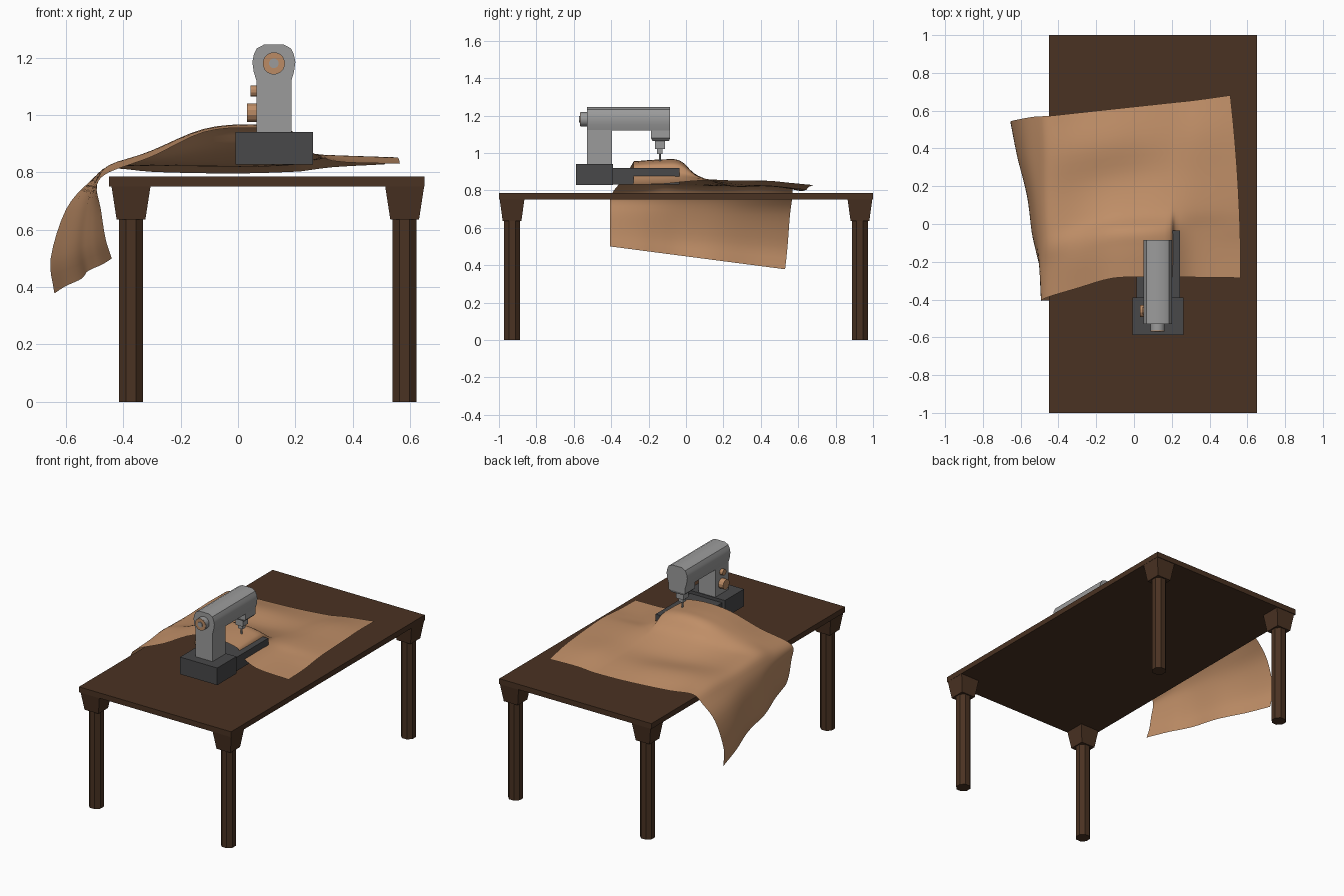
import bpy, math
from mathutils import Vector

if "Cube" in bpy.data.objects:
    bpy.data.objects.remove(bpy.data.objects["Cube"])


def material(name, rgb):
    m = bpy.data.materials.new(name)
    m.diffuse_color = (*rgb, 1)
    m.use_nodes = True
    m.node_tree.nodes["Principled BSDF"].inputs["Base Color"].default_value = m.diffuse_color
    return m


WOOD = material("dark_wood", (0.068, 0.032, 0.016))
CLOTH = material("tan_cloth", (0.52, 0.27, 0.135))
GREY = material("light_grey_metal", (0.33, 0.33, 0.33))
DARK = material("dark_grey_metal", (0.065, 0.065, 0.067))
COPPER = material("copper", (0.50, 0.26, 0.13))


def make(name, verts, faces, mat, smooth=None):
    me = bpy.data.meshes.new(name)
    me.from_pydata([tuple(v) for v in verts], [], faces)
    me.materials.append(mat)
    ob = bpy.data.objects.new(name, me)
    bpy.context.collection.objects.link(ob)
    bpy.ops.object.select_all(action='DESELECT')
    bpy.context.view_layer.objects.active = ob
    ob.select_set(True)
    bpy.ops.object.mode_set(mode='EDIT')
    bpy.ops.mesh.select_all(action='SELECT')
    if mat is not CLOTH:
        bpy.ops.mesh.normals_make_consistent(inside=False)
    bpy.ops.object.mode_set(mode='OBJECT')
    if smooth:
        bpy.ops.object.shade_smooth_by_angle(angle=math.radians(smooth))
    return ob


def loft(name, rings, mat, smooth=None):
    """Skin equal-length rings of points and cap both ends."""
    n = len(rings[0])
    verts = [p for r in rings for p in r]
    faces = [(k * n + i, k * n + (i + 1) % n, (k + 1) * n + (i + 1) % n, (k + 1) * n + i)
             for k in range(len(rings) - 1) for i in range(n)]
    faces += [tuple(range(n))[::-1], tuple(range(len(verts) - n, len(verts)))]
    return make(name, verts, faces, mat, smooth)


def rect(x0, x1, y0, y1, z):
    return [(x0, y0, z), (x1, y0, z), (x1, y1, z), (x0, y1, z)]


def box(name, x0, x1, y0, y1, z0, z1, mat):
    return loft(name, [rect(x0, x1, y0, y1, z0), rect(x0, x1, y0, y1, z1)], mat)


def rod(name, a, b, r, sides, mat, smooth=None):
    a, b = Vector(a), Vector(b)
    q = (b - a).to_track_quat('Z', 'Y')
    ring = [q @ Vector((r * math.cos(t), r * math.sin(t), 0))
            for t in ((i + .5) * math.tau / sides for i in range(sides))]
    return loft(name, [[a + p for p in ring], [b + p for p in ring]], mat, smooth)


# Table top, legs and tapered leg blocks
box("table_top", -0.45, 0.65, -1, 1, 0.75, 0.785, WOOD)
for sx, x, side in ((-1, -0.373, "left"), (1, 0.581, "right")):
    for sy, y, end in ((-1, -0.93, "front"), (1, 0.93, "back")):
        rod(f"{end}_{side}_leg", (x, y, 0), (x, y, 0.65), 0.0455, 8, WOOD)
        loft(f"{end}_{side}_leg_block",
             [rect(x - .05, x + .05, y - .05, y + .05, 0.635),
              rect(x - .068, x + .068, y - .066, y + .066, 0.752)], WOOD)

# Sewing machine base and bed
box("machine_base", -0.008, 0.261, -0.587, -0.39, 0.828, 0.94, DARK)
box("machine_bed", 0.012, 0.244, -0.39, -0.035, 0.83, 0.92, DARK)

# Upright column and rounded horizontal arm
box("machine_column", 0.065, 0.187, -0.53, -0.395, 0.938, 1.14, GREY)
half = [(0.061, 1.12), (0.07, 1.15), (0.075, 1.185), (0.07, 1.21), (0.06, 1.232), (0.035, 1.245)]
prof = half + [(-x, z) for x, z in reversed(half)]
loft("machine_arm", [[(0.125 + x, y, z) for x, z in prof] for y in (-0.53, -0.085)], GREY, 35)

# Needle head, holder and needle
loft("machine_head", [rect(0.08, 0.17, -0.18, -0.09, 1.065),
                      rect(0.065, 0.185, -0.187, -0.085, 1.08),
                      rect(0.065, 0.185, -0.187, -0.085, 1.14)], GREY)
box("needle_holder_upper", 0.098, 0.152, -0.167, -0.113, 1.02, 1.067, GREY)
box("needle_holder_lower", 0.11, 0.14, -0.155, -0.125, 0.995, 1.022, GREY)
rod("needle", (0.125, -0.14, 0.93), (0.125, -0.14, 1.0), 0.006, 8, GREY)

# Hand wheel on the front end, with a copper face and a hub
rod("hand_wheel", (0.125, -0.53, 1.18), (0.125, -0.565, 1.18), 0.039, 16, GREY, 35)
rod("hand_wheel_face", (0.125, -0.56, 1.18), (0.125, -0.568, 1.18), 0.038, 16, COPPER)
rod("hand_wheel_hub", (0.125, -0.56, 1.18), (0.125, -0.572, 1.18), 0.017, 12, GREY)

# Dials on the left of the column
rod("large_dial", (0.07, -0.46, 1.008), (0.031, -0.46, 1.008), 0.033, 12, COPPER)
rod("small_dial", (0.07, -0.46, 1.083), (0.044, -0.46, 1.083), 0.02, 12, COPPER)


# Draped cloth: heights on a control grid, then a smooth interpolated sheet
def lerp(a, b, t):
    return a + (b - a) * t


cols = [-0.45, -0.3, -0.12, 0.05, 0.19, 0.222, 0.33, 0.565]
rows = [0, 0.17, 0.275, 0.38, 0.58, 0.8, 1]
heights = [
    [.800, .855, .940, .955, .935, .890, .840, .830],
    [.812, .875, .950, .965, .942, .890, .845, .835],
    [.825, .872, .943, .958, .935, .885, .850, .845],
    [.820, .840, .872, .878, .872, .866, .860, .852],
    [.815, .822, .822, .822, .832, .838, .852, .850],
    [.822, .835, .832, .822, .822, .826, .848, .845],
    [.812, .802, .797, .797, .802, .804, .818, .828]]
front_y = [-0.385, -0.34, -0.288, -0.28, -0.28, -0.28, -0.282, -0.285]
# Hanging flap: x and z down the front edge and down the back edge, lowest first
flap_front = [(-0.44, 0.50), (-0.462, 0.57), (-0.478, 0.67), (-0.492, 0.755)]
flap_back = [(-0.64, 0.378), (-0.653, 0.50), (-0.60, 0.67), (-0.52, 0.765)]

grid = []
for j, v in enumerate(rows):
    line = []
    for i, (f, b) in enumerate(zip(flap_front, flap_back)):
        wave = 0.012 * math.sin(v * 11 + 1) * (3 - i) / 3 * math.sin(math.pi * v)
        line.append(Vector((lerp(f[0], b[0], v) + wave, lerp(-0.405, 0.53 + 0.013 * i, v),
                            lerp(f[1], b[1], v))))
    for i, x in enumerate(cols):
        back = 0.572 + (x + 0.45) * 0.108
        shift = -0.055 * v * v if i == len(cols) - 1 else 0
        line.append(Vector((x + shift, lerp(front_y[i], back, v), heights[j][i])))
    grid.append(line)


def refine(points, n):
    """Cubic interpolation through a row of points."""
    out = []
    for k in range(len(points) - 1):
        p1, p2 = points[k], points[k + 1]
        m1 = (p2 - points[k - 1]) * .5 if k else p2 - p1
        m2 = (points[k + 2] - p1) * .5 if k + 2 < len(points) else p2 - p1
        # Limit tangents so short steps beside long ones do not overshoot
        d = (p2 - p1).length
        m1, m2 = (m * min(1, 1.2 * d / max(m.length, 1e-6)) for m in (m1, m2))
        for s in range(n):
            t = s / n
            out.append(p1 * (2 * t**3 - 3 * t * t + 1) + m1 * (t**3 - 2 * t * t + t)
                       + p2 * (3 * t * t - 2 * t**3) + m2 * (t**3 - t * t))
    return out + [points[-1]]


fine = [refine(r, 4) for r in grid]
fine = list(zip(*[refine(list(c), 5) for c in zip(*fine)]))
nr, nc = len(fine), len(fine[0])
make("draped_cloth", [p for r in fine for p in r],
     [(j * nc + i, j * nc + i + 1, (j + 1) * nc + i + 1, (j + 1) * nc + i)
      for j in range(nr - 1) for i in range(nc - 1)], CLOTH, 40)
